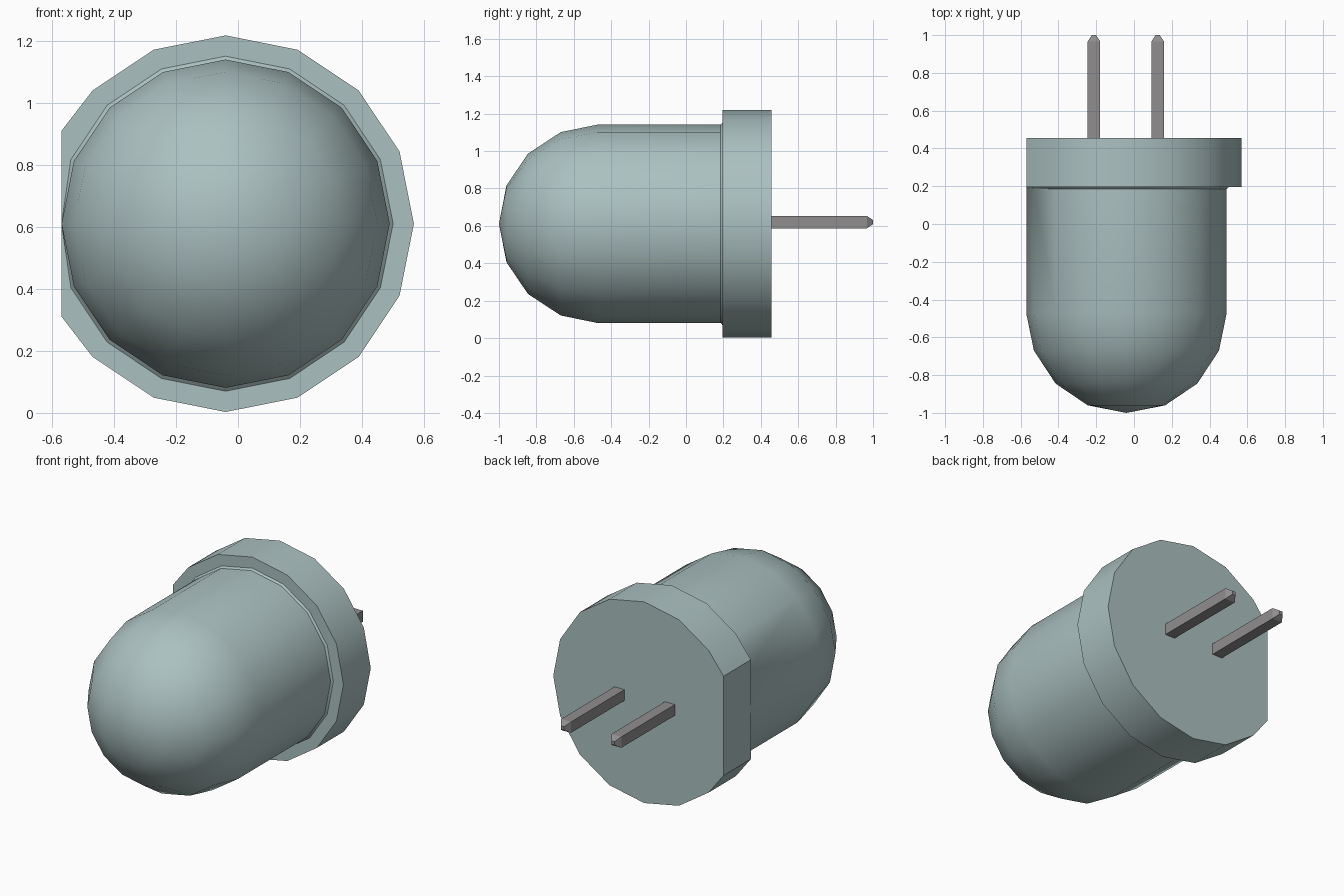
import bpy, bmesh, math

cube = bpy.data.objects.get("Cube")
if cube:
    bpy.data.objects.remove(cube, do_unlink=True)

CX, CZ, SIDES, FLAT_X = -0.04, 0.611, 16, -0.57


def material(name, rgb):
    m = bpy.data.materials.new(name)
    m.use_nodes = True
    m.diffuse_color = (*rgb, 1)
    bsdf = next(n for n in m.node_tree.nodes if n.type == 'BSDF_PRINCIPLED')
    bsdf.inputs["Base Color"].default_value = (*rgb, 1)
    return m


def finish(bm, name, mat, smooth):
    bmesh.ops.remove_doubles(bm, verts=bm.verts, dist=0.0005)
    bmesh.ops.recalc_face_normals(bm, faces=bm.faces)
    mesh = bpy.data.meshes.new(name)
    bm.to_mesh(mesh)
    bm.free()
    mesh.materials.append(mat)
    ob = bpy.data.objects.new(name, mesh)
    bpy.context.collection.objects.link(ob)
    if smooth:
        bpy.ops.object.select_all(action='DESELECT')
        ob.select_set(True)
        bpy.context.view_layer.objects.active = ob
        bpy.ops.object.shade_smooth_by_angle(angle=math.radians(30))


def ring(bm, y, r):
    verts = []
    for i in range(SIDES):
        a = math.tau * i / SIDES
        x, z = CX + r * math.cos(a), CZ + r * math.sin(a)
        if x < FLAT_X - 0.02:  # flat side of the flange
            x, z = FLAT_X, CZ + (0.3 * math.copysign(1, z - CZ) if abs(z - CZ) > 0.01 else 0)
        verts.append(bm.verts.new((max(x, FLAT_X), y, z)))
    return verts


def bridge(bm, a, b):
    n = len(a)
    for i in range(n):
        j = (i + 1) % n
        bm.faces.new((a[i], a[j], b[j], b[i]))


teal = material("pale_teal_lens", (0.41, 0.53, 0.53))
metal = material("grey_metal", (0.28, 0.27, 0.27))

# Domed lens, small flare and flange as one turned profile
profile = [(-0.96, 0.205), (-0.845, 0.375), (-0.67, 0.49), (-0.475, 0.53),
           (0.185, 0.53), (0.195, 0.541), (0.195, 0.608), (0.456, 0.608)]
bm = bmesh.new()
rings = [ring(bm, y, r) for y, r in profile]
tip = bm.verts.new((CX, -1, CZ))
for i in range(SIDES):
    bm.faces.new((tip, rings[0][i], rings[0][(i + 1) % SIDES]))
for a, b in zip(rings, rings[1:]):
    bridge(bm, a, b)
bm.faces.new(rings[-1])
finish(bm, "lens_and_flange", teal, True)

# Two square leads with tapered ends
for name, x in (("right_lead", -0.212), ("left_lead", 0.125)):
    bm = bmesh.new()
    loops = []
    for y, h in ((0.45, 0.033), (0.967, 0.033), (1.0, 0.011)):
        loops.append([bm.verts.new((x + sx * h, y, 0.62 + sz * h))
                      for sx, sz in ((-1, -1), (1, -1), (1, 1), (-1, 1))])
    for a, b in zip(loops, loops[1:]):
        bridge(bm, a, b)
    bm.faces.new(loops[0])
    bm.faces.new(loops[-1])
    finish(bm, name, metal, False)
